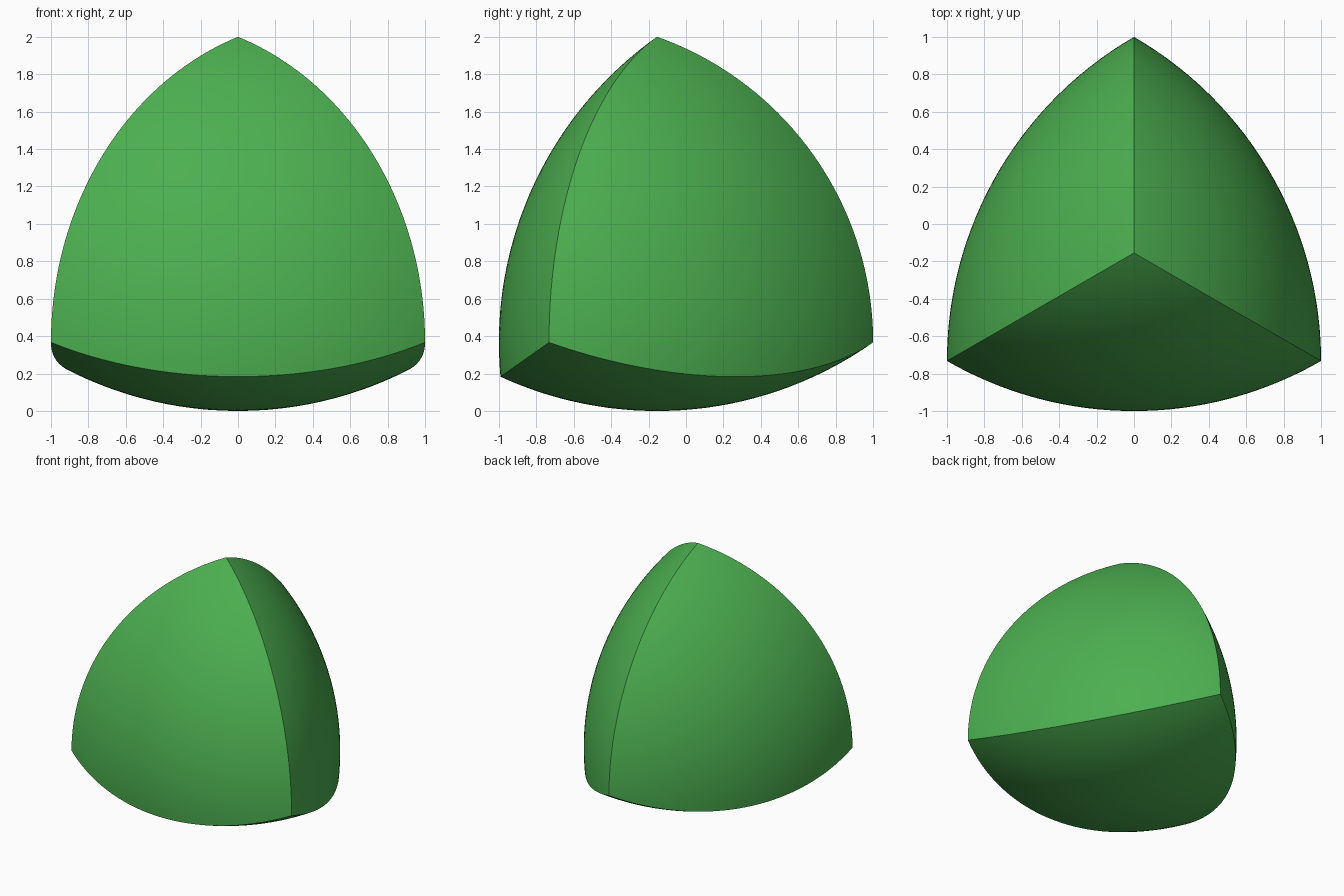
import bpy, bmesh, math
from mathutils import Vector

if "Cube" in bpy.data.objects:
    bpy.data.objects.remove(bpy.data.objects["Cube"])

R = 2.0    # tetrahedron edge = radius of every curved face
N = 48     # divisions along each edge

# Corners of a regular tetrahedron
y0 = 1 - R / math.sqrt(3)
z0 = R - R * math.sqrt(2 / 3)
corners = [Vector((-1, 1 - math.sqrt(3), z0)), Vector((1, 1 - math.sqrt(3), z0)),
           Vector((0, 1, z0)), Vector((0, y0, R))]
centre = sum(corners, Vector()) / 4


def on_ball(p, opposite):
    """Push p outward from the centre onto the ball around the opposite corner."""
    d = (p - centre).normalized()
    a = opposite - centre
    k = d.dot(a)
    return centre + d * (k + math.sqrt(k * k + R * R - a.length_squared))


# Four spherical faces, each a triangular grid centred on the opposite corner
bm = bmesh.new()
for f in range(4):
    a, b, c = [corners[i] for i in range(4) if i != f]
    if (b - a).cross(c - a).dot(a - centre) < 0:
        b, c = c, b
    grid = {(i, j): bm.verts.new(on_ball(a + (b - a) * i / N + (c - a) * j / N, corners[f]))
            for i in range(N + 1) for j in range(N + 1 - i)}
    for i in range(N):
        for j in range(N - i):
            bm.faces.new((grid[i, j], grid[i + 1, j], grid[i, j + 1]))
            if i + j < N - 1:
                bm.faces.new((grid[i + 1, j], grid[i + 1, j + 1], grid[i, j + 1]))
bmesh.ops.remove_doubles(bm, verts=bm.verts[:], dist=1e-4)
bmesh.ops.recalc_face_normals(bm, faces=bm.faces[:])

mesh = bpy.data.meshes.new("rounded_tetrahedron")
bm.to_mesh(mesh)
bm.free()
body = bpy.data.objects.new("rounded_tetrahedron", mesh)
bpy.context.collection.objects.link(body)

# Green finish
green = bpy.data.materials.new("green")
green.diffuse_color = (0.072, 0.429, 0.080, 1)
green.use_nodes = True
green.node_tree.nodes["Principled BSDF"].inputs["Base Color"].default_value = green.diffuse_color
mesh.materials.append(green)

# Smooth faces, crisp edges
bpy.context.view_layer.objects.active = body
body.select_set(True)
bpy.ops.object.shade_smooth_by_angle(angle=math.radians(30))
